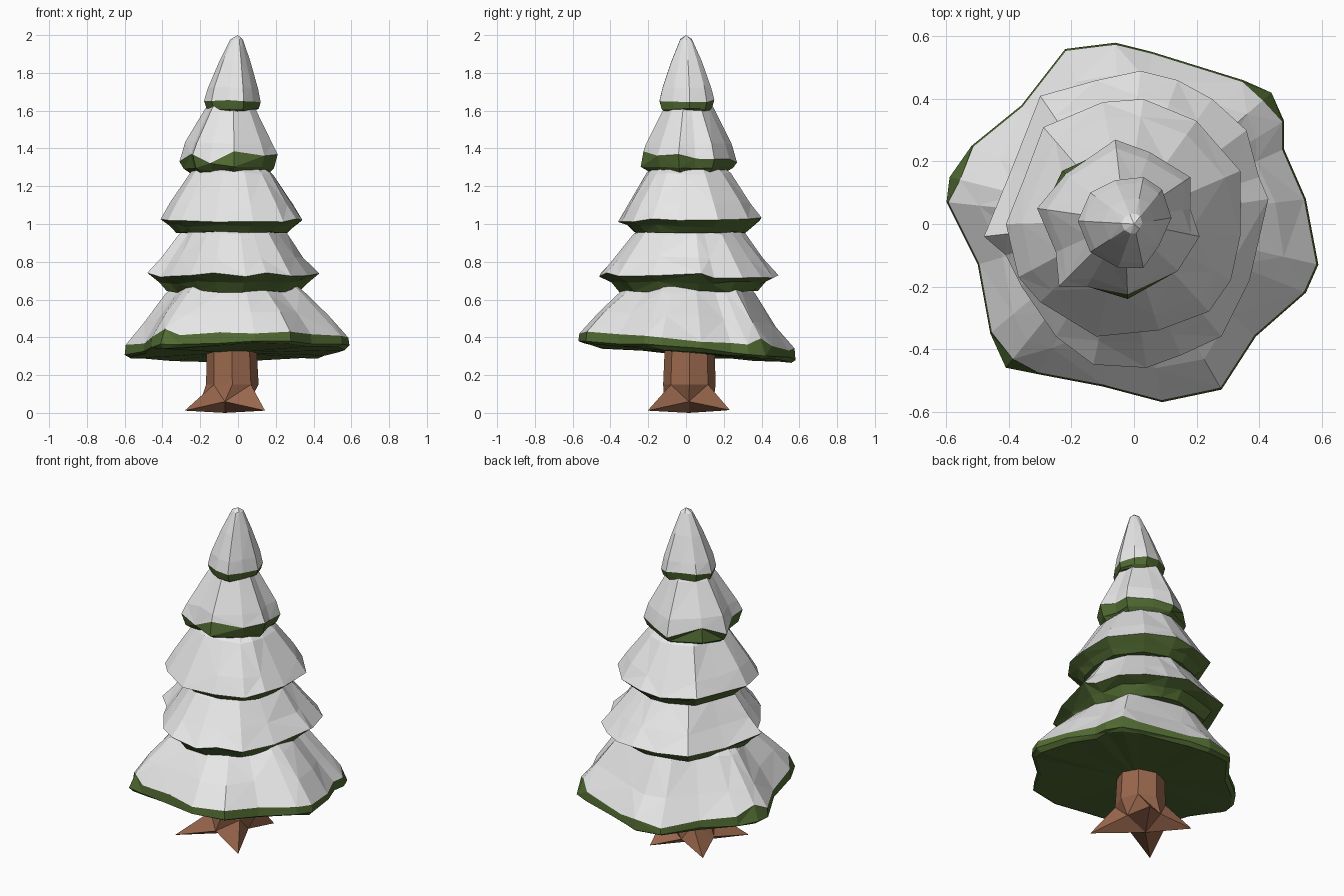
import bpy, bmesh, math, random
from mathutils import Vector

random.seed(7)
if "Cube" in bpy.data.objects:
    bpy.data.objects.remove(bpy.data.objects["Cube"])


def make_material(name, rgb):
    mat = bpy.data.materials.new(name)
    mat.use_nodes = True
    colour = (*rgb, 1)
    mat.diffuse_color = colour
    mat.node_tree.nodes["Principled BSDF"].inputs["Base Color"].default_value = colour
    return mat


SNOW = make_material("snow_white", (0.8, 0.8, 0.8))
GREEN = make_material("needle_green", (0.085, 0.15, 0.033))
BARK = make_material("bark_brown", (0.32, 0.135, 0.073))


def loft(name, rings, bottom, top, materials, band_material):
    """Join equal rings with faceted triangles and close both ends in a point."""
    bm = bmesh.new()
    loops = [[bm.verts.new(p) for p in ring] for ring in rings]
    low, high = bm.verts.new(bottom), bm.verts.new(top)
    count = len(loops[0])

    def face(verts, band):
        bm.faces.new(verts).material_index = band_material(band)

    for i in range(count):
        j = (i + 1) % count
        face((low, loops[0][j], loops[0][i]), 0)
        face((high, loops[-1][i], loops[-1][j]), len(loops))
        for band, (a, b) in enumerate(zip(loops, loops[1:]), 1):
            # Alternate the diagonal for an irregular, hand-cut look
            if (i + band) % 2:
                face((a[i], a[j], b[j]), band)
                face((a[i], b[j], b[i]), band)
            else:
                face((a[i], a[j], b[i]), band)
                face((a[j], b[j], b[i]), band)
    bmesh.ops.recalc_face_normals(bm, faces=bm.faces)
    mesh = bpy.data.meshes.new(name)
    bm.to_mesh(mesh)
    bm.free()
    for mat in materials:
        mesh.materials.append(mat)
    obj = bpy.data.objects.new(name, mesh)
    bpy.context.collection.objects.link(obj)
    return obj


def tier(name, outline, profile, tip, bare=(), tilt=(0, 0), rough=0.008, scallop=0.012):
    """Branch layer: outline is the rim seen from above, in hundredths;
    profile gives (scale, height) rings, the first three being green.
    The snow draws back from the rim at the bare points."""
    axis = Vector(tip[:2])
    rings = []
    for level, (scale, height) in enumerate(profile):
        ring = []
        lift = scallop if level == 2 else rough
        for i, point in enumerate(outline):
            rim = Vector(point) / 100
            reach, rise = scale, random.uniform(-lift, lift)
            if i in bare and level == 1:
                reach = 1
            elif i in bare and level == 2:
                reach, rise = 0.94, 0.04
            if level > 2:
                reach *= 1 + random.uniform(-2, 2) * rough
            p = axis + (rim - axis) * reach
            slope = (p.x * tilt[0] + p.y * tilt[1]) * (level < 4)
            ring.append((p.x, p.y, height + slope + rise))
        rings.append(ring)
    base = (*axis, profile[0][1])
    return loft(name, rings, base, tip, (GREEN, SNOW), lambda band: int(band > 2))


# Five snowy layers, widest at the bottom
tier("bottom_branches",
     [(55, 8), (48, 24), (48, 33), (44, 42), (35, 46), (6, 55), (-6, 58), (-22, 56),
      (-36, 38), (-52, 25), (-59, 15), (-60, 7), (-50, -13), (-46, -35), (-41, -46),
      (-31, -48), (-10, -52), (9, -57), (28, -53), (39, -36), (55, -22), (59, -13)],
     [(0.96, 0.318), (1, 0.332), (0.99, 0.378), (0.82, 0.5), (0.62, 0.64), (0.45, 0.72)],
     (-0.03, 0.01, 0.74), bare=(3, 10, 14), tilt=(0.02, -0.08))
tier("lower_branches",
     [(43, 8), (40, 15), (36, 30), (25, 40), (14, 46), (2, 49), (-12, 46), (-30, 41),
      (-39, 18), (-48, -4), (-41, -10), (-36, -20), (-25, -36), (-13, -45), (4, -46),
      (15, -42), (28, -36), (37, -18)],
     [(0.77, 0.64), (0.86, 0.69), (1, 0.725), (0.83, 0.82), (0.62, 0.95), (0.4, 1.02)],
     (-0.03, 0.01, 1.04), scallop=0.02)
tier("middle_branches",
     [(34, -4), (34, 17), (20, 33), (3, 40), (-10, 39), (-29, 31), (-35, 15), (-41, 0),
      (-37, -17), (-30, -25), (-12, -36), (8, -34), (24, -28), (31, -18)],
     [(0.78, 0.957), (0.87, 0.99), (1, 1.022), (0.86, 1.11), (0.58, 1.27), (0.35, 1.34)],
     (-0.03, 0.01, 1.36))
tier("upper_branches",
     [(18, 5), (18, 15), (5, 23), (-6, 27), (-23, 17), (-31, 5), (-25, -9), (-24, -20),
      (-15, -20), (-2, -24), (14, -15), (21, -4)],
     [(0.8, 1.272), (0.92, 1.3), (1, 1.345), (0.89, 1.43), (0.52, 1.61), (0.3, 1.68)],
     (-0.03, 0.01, 1.7), bare=(4, 9), scallop=0.025)
tier("crown",
     [(12, 2), (9, 11), (3, 15), (-6, 14), (-14, 10), (-18, 1), (-14, -9), (-5, -14),
      (3, -14), (8, -7)],
     [(0.82, 1.6), (0.92, 1.612), (1, 1.655), (0.89, 1.72), (0.55, 1.86), (0.22, 1.978)],
     (0, 0, 2), rough=0.005, scallop=0.02)


def eight_ring(centre, radius):
    """Octagon with corners on the axes and diagonals."""
    x, y, z = centre
    return [(x + radius * math.cos(i * math.tau / 8),
             y + radius * math.sin(i * math.tau / 8), z) for i in range(8)]


# Octagonal trunk flaring into four pointed roots
root_ring = eight_ring((-0.07, 0.015, 0.06), 0.13)
root_ring[1::2] = [(0.08, 0.232, 0.015), (-0.25, 0.195, 0.012),
                   (-0.282, -0.2, 0.012), (0.143, -0.203, 0.012)]
loft("trunk",
     [root_ring,
      eight_ring((-0.03, 0.018, 0.15), 0.139),
      eight_ring((-0.035, 0.02, 0.45), 0.128)],
     (-0.07, 0.015, 0), (-0.035, 0.02, 0.46), (BARK,), lambda band: 0)
